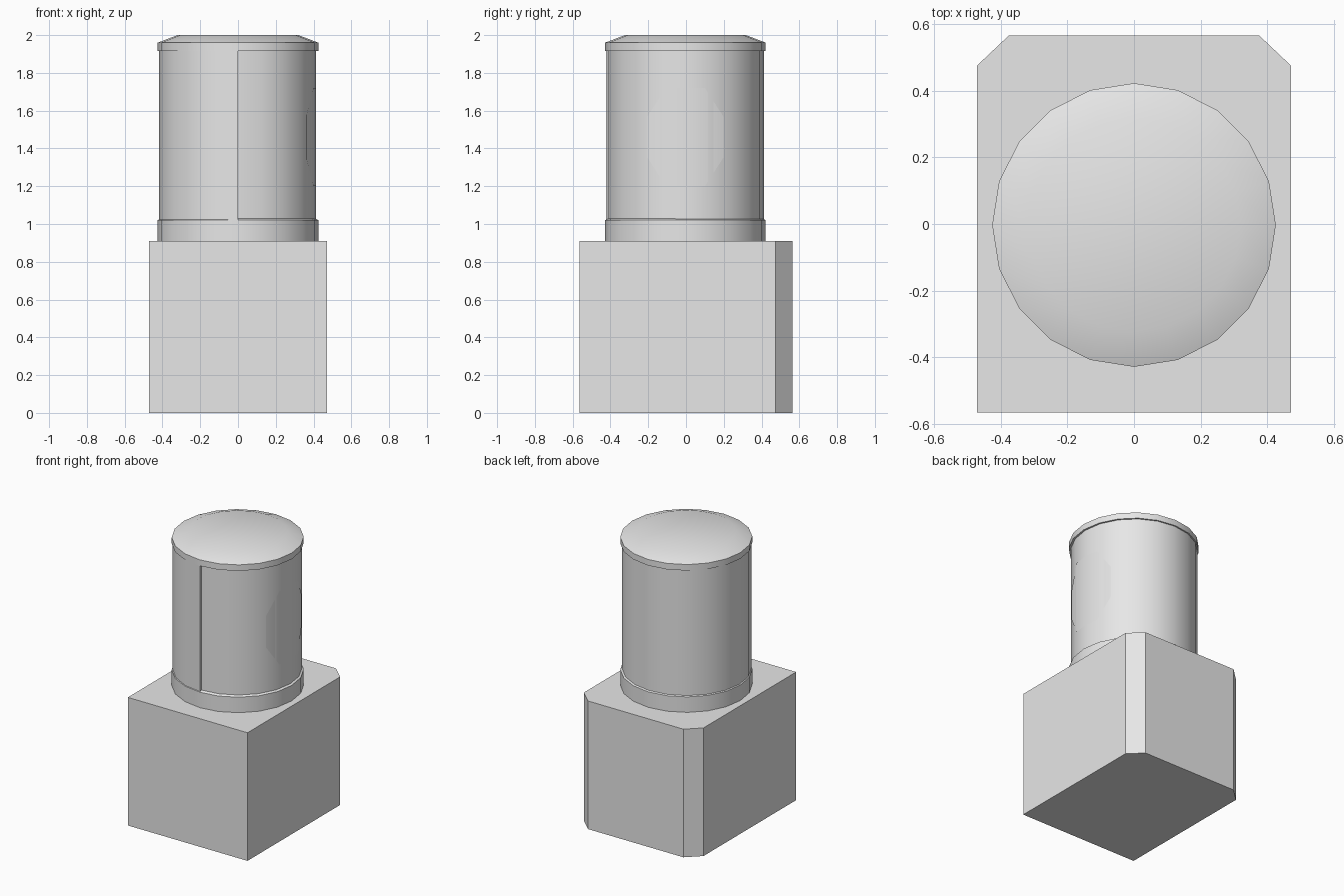
import bpy, bmesh, math

if "Cube" in bpy.data.objects:
    bpy.data.objects.remove(bpy.data.objects["Cube"])

SIDES = 20
CY = -0.003  # drum axis offset in y

grey = bpy.data.materials.new("light grey")
grey.diffuse_color = (0.8, 0.8, 0.8, 1)
grey.use_nodes = True
grey.node_tree.nodes["Principled BSDF"].inputs["Base Color"].default_value = grey.diffuse_color


def finish(name, bm, smooth=True):
    bmesh.ops.recalc_face_normals(bm, faces=bm.faces)
    me = bpy.data.meshes.new(name)
    bm.to_mesh(me)
    bm.free()
    me.materials.append(grey)
    ob = bpy.data.objects.new(name, me)
    bpy.context.collection.objects.link(ob)
    bpy.ops.object.select_all(action='DESELECT')
    ob.select_set(True)
    bpy.context.view_layer.objects.active = ob
    if smooth:
        bpy.ops.object.shade_smooth_by_angle(angle=math.radians(35))
    return ob


def lathe(name, profile):
    """Closed solid of revolution from (radius, height) pairs."""
    bm = bmesh.new()
    rings = [[bm.verts.new((r * math.cos(2 * math.pi * i / SIDES),
                            CY + r * math.sin(2 * math.pi * i / SIDES), z))
              for i in range(SIDES)] for r, z in profile]
    for a, b in zip(rings, rings[1:]):
        for i in range(SIDES):
            j = (i + 1) % SIDES
            bm.faces.new((a[i], a[j], b[j], b[i]))
    bm.faces.new(rings[0][::-1])
    bm.faces.new(rings[-1])
    return finish(name, bm)


# Base block with its two back corners cut off
bm = bmesh.new()
outline = [(-0.47, -0.565), (0.47, -0.565), (0.47, 0.475),
           (0.375, 0.565), (-0.375, 0.565), (-0.47, 0.475)]
base = bm.faces.new([bm.verts.new((x, y, 0)) for x, y in outline])
ext = bmesh.ops.extrude_face_region(bm, geom=[base])
bmesh.ops.translate(bm, vec=(0, 0, 0.91),
                    verts=[v for v in ext["geom"] if isinstance(v, bmesh.types.BMVert)])
finish("base_block", bm, smooth=False)

# Collar under the drum and shallow domed lid above it
lathe("collar", [(0.425, 0.91), (0.425, 1.02), (0.408, 1.03)])
lathe("lid", [(0.425, 1.917), (0.425, 1.96), (0.32, 2.0)])

# Drum: a rolled sheet whose ends overlap in a small step at the front
bm = bmesh.new()
cols = []
for i in range(SIDES + 1):
    t = i / SIDES
    r = 0.421 - 0.012 * t
    a = -math.pi / 2 - 2 * math.pi * t
    cols.append([bm.verts.new((r * math.cos(a), CY + r * math.sin(a), z))
                 for z in (1.015, 1.92)])
for a, b in zip(cols, cols[1:]):
    bm.faces.new((a[0], a[1], b[1], b[0]))
bm.faces.new((cols[-1][0], cols[-1][1], cols[0][1], cols[0][0]))
finish("rolled_drum", bm)

# Flush eight-sided panel following the drum on the right side
bm = bmesh.new()
rows = []
for k in range(-2, 3):
    a = math.radians(14.5 * k)
    h = 0.26 - 0.075 * max(0, abs(k) - 1) * 2
    r = 0.413
    rows.append([bm.verts.new((r * math.cos(a), CY + r * math.sin(a), 1.46 + s * h))
                 for s in (-1, 1)])
for a, b in zip(rows, rows[1:]):
    bm.faces.new((a[0], b[0], b[1], a[1]))
panel = finish("side_panel", bm)
